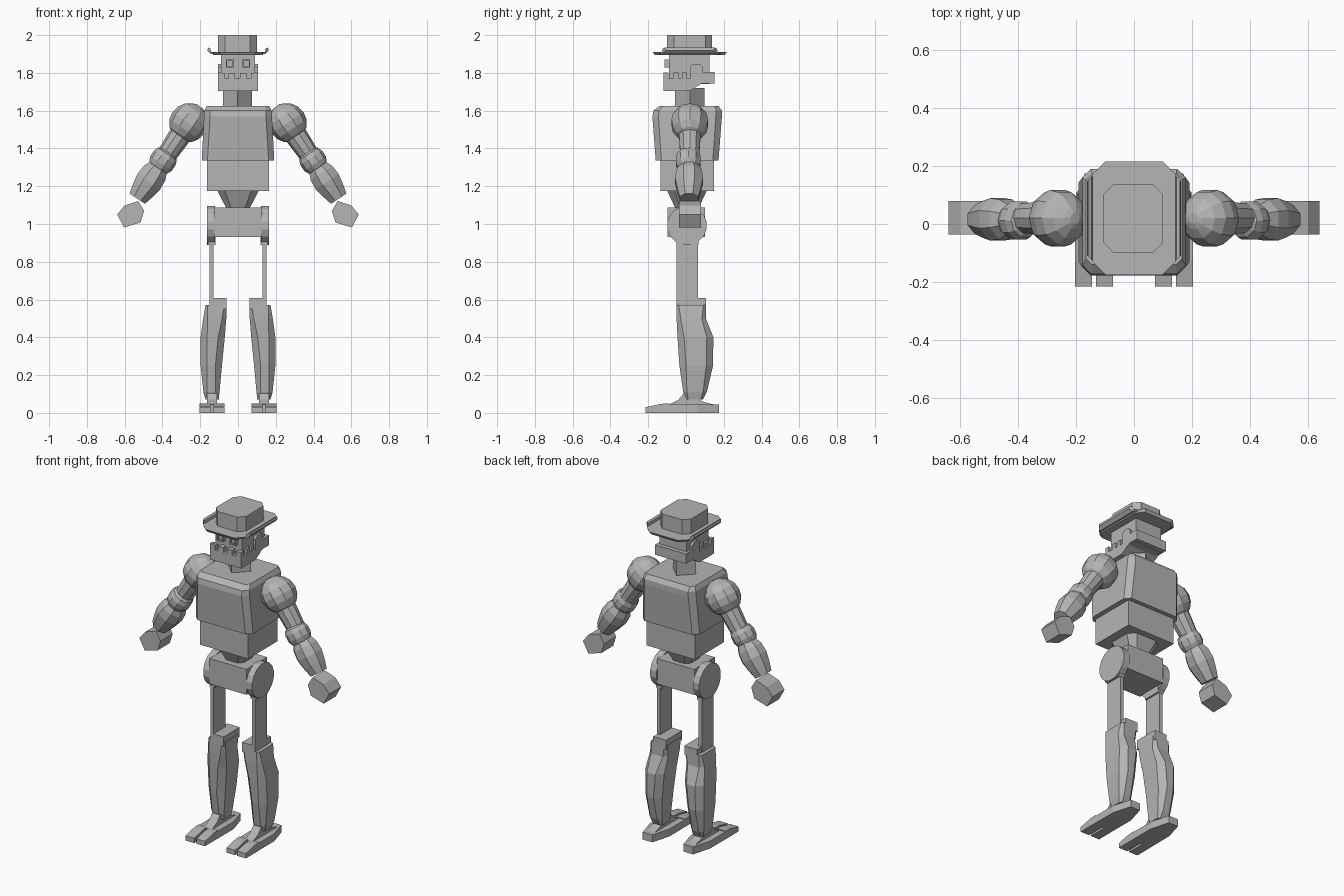
import bpy, bmesh, math
from mathutils import Vector

if "Cube" in bpy.data.objects:
    bpy.data.objects.remove(bpy.data.objects["Cube"])

grey = bpy.data.materials.new("grey")
grey.diffuse_color = (0.46, 0.46, 0.46, 1)
grey.use_nodes = True
grey.node_tree.nodes["Principled BSDF"].inputs["Base Color"].default_value = grey.diffuse_color


def loft(name, rings):
    """Join equal-length point rings into a capped solid."""
    bm = bmesh.new()
    vs = [[bm.verts.new(p) for p in r] for r in rings]
    n = len(vs[0])
    for a, b in zip(vs, vs[1:]):
        for i in range(n):
            bm.faces.new((a[i], a[(i + 1) % n], b[(i + 1) % n], b[i]))
    bm.faces.new(vs[0][::-1])
    bm.faces.new(vs[-1])
    bmesh.ops.recalc_face_normals(bm, faces=bm.faces)
    me = bpy.data.meshes.new(name)
    bm.to_mesh(me)
    bm.free()
    me.materials.append(grey)
    ob = bpy.data.objects.new(name, me)
    bpy.context.collection.objects.link(ob)
    return ob


def prism(name, prof, axis, a, b):
    """Extrude a 2D outline along an axis from a to b."""
    put = {"x": lambda p, t: (t, p[0], p[1]),
           "y": lambda p, t: (p[0], t, p[1]),
           "z": lambda p, t: (p[0], p[1], t)}[axis]
    return loft(name, [[put(p, t) for p in prof] for t in (a, b)])


def box(name, x0, x1, y0, y1, z0, z1):
    return prism(name, [(x0, y0), (x1, y0), (x1, y1), (x0, y1)], "z", z0, z1)


def octagon(x0, x1, y0, y1, c, z):
    """Rectangle with cut corners at height z."""
    return [(x0 + c, y0, z), (x1 - c, y0, z), (x1, y0 + c, z), (x1, y1 - c, z),
            (x1 - c, y1, z), (x0 + c, y1, z), (x0, y1 - c, z), (x0, y0 + c, z)]


def limb(name, start, way, prof, s, sides=10):
    """Faceted turned solid along a direction; prof holds (distance, radius)."""
    d = Vector(way).normalized()
    u = Vector((0, 1, 0))
    v = d.cross(u)
    rings = []
    for t, r in prof:
        ring = []
        for i in range(sides):
            a = math.tau * (i + 0.5) / sides
            p = Vector(start) + d * t + u * (r * math.cos(a)) + v * (r * math.sin(a))
            ring.append((s * p.x, p.y, p.z))
        rings.append(ring)
    return loft(name, rings)


# Hat: crown and brim with upturned sides
loft("hat_crown", [octagon(-.105, .1, -.1, .138, .036, z) for z in (1.905, 2.0)])
loft("hat_brim", [octagon(-.13, .13, -.165, .205, .04, 1.894),
                  octagon(-.143, .143, -.176, .216, .045, 1.911)])
for s in (1, -1):
    curl = [(.125, 1.9), (.145, 1.9), (.162, 1.918), (.158, 1.934), (.146, 1.928), (.143, 1.912)]
    curl = [(s * x, z) for x, z in curl]
    loft("brim_curl", [[(x, y + .02 * (x * s - .14) / .02 * e, z) for x, z in curl]
                       for y, e in ((-.13, 1), (.17, -1))])

# Head, jaw with teeth, eyes and jaw hinges
box("head", -.09, .09, -.09, .125, 1.74, 1.9)
prism("jaw", [(-.12, 1.705), (.02, 1.705), (.085, 1.745), (.15, 1.745), (.15, 1.805),
              (.09, 1.805), (.09, 1.77), (-.12, 1.77)], "x", -.105, .105)
for x in (-.105, -.05, .01, .07):
    box("front_tooth", x, x + .035, -.12, -.092, 1.765, 1.80)
for s in (1, -1):
    a, b = sorted((s * .088, s * .105))
    for y in (-.12, -.065, -.022):
        box("side_tooth", a, b, y, y + .026, 1.765, 1.803)
    prism("jaw_hinge", [(.02, 1.765), (.09, 1.765), (.09, 1.83), (.072, 1.847),
                        (.04, 1.847), (.02, 1.83)], "x", a, b)
    cx = s * .043
    # Square eye frame made of four bars around a recessed eye
    for name, x0, x1, z0, z1 in (("eye_side", -.021, -.014, .829, .87), ("eye_side", .014, .021, .829, .87),
                                 ("eye_bar", -.014, .014, .829, .836), ("eye_bar", -.014, .014, .863, .87)):
        box(name, cx + x0, cx + x1, -.114, -.088, 1 + z0, 1 + z1)
    box("eye", cx - .015, cx + .015, -.104, -.088, 1.835, 1.865)

# Neck: square post turned on its corner
prism("neck", [(-.08, .02), (-.003, -.057), (.074, .02), (-.003, .097)], "z", 1.6, 1.72)

# Torso
loft("chest", [octagon(-.192, .192, -.16, .172, .03, 1.335),
               octagon(-.18, .18, -.178, .19, .032, 1.568),
               octagon(-.178, .178, -.172, .19, .03, 1.6),
               octagon(-.165, .165, -.14, .172, .02, 1.626)])
box("belly", -.163, .163, -.135, .147, 1.175, 1.336)
loft("waist", [octagon(-.06, .06, -.055, .065, .025, 1.08),
               octagon(-.11, .11, -.1, .11, .04, 1.177)])
box("pelvis", -.126, .126, -.098, .1, .932, 1.087)

WAY = (.56, 0, -.83)
for s in (1, -1):
    # Hip disc and thigh plate
    prism("hip_disc", [(.005 + .106 * math.cos(math.tau * (i + .5) / 16),
                        .992 + .104 * math.sin(math.tau * (i + .5) / 16)) for i in range(16)],
          "x", s * .122, s * .165)
    a, b = sorted((s * .12, s * .158))
    box("thigh_socket", a, b, -.05, .065, .89, .95)
    a, b = sorted((s * .13, s * .151))
    box("thigh", a, b, -.05, .063, .55, .91)

    # Shin: tapered shell with a raised inner knee plate
    rings = []
    for z, x0, x1, y0, y1, c in ((.07, .102, .172, .0, .09, .012), (.11, .098, .183, -.015, .11, .02),
                                 (.25, .085, .198, -.035, .143, .035), (.4, .07, .198, -.045, .145, .035),
                                 (.5, .062, .184, -.05, .105, .022), (.572, .06, .172, -.05, .105, .012)):
        rings.append([(s * p[0], p[1], z) for p in octagon(x0, x1, y0, y1, c, z)])
    loft("shin", rings)
    a, b = sorted((s * .062, s * .13))
    box("knee_plate", a, b, -.05, .105, .55, .607)
    a, b = sorted((s * .13, s * .148))
    box("knee_plate_outer", a, b, -.05, .105, .55, .607)

    # Foot: sole, two toes, ankle wedge and pins
    prism("sole", [(s * x, y) for x, y in ((.072, -.1), (.203, -.1), (.203, .06), (.17, .175),
                                           (.105, .175), (.072, .06))], "z", 0, .045)
    for x0, x1 in ((.072, .131), (.145, .204)):
        a, b = sorted((s * x0, s * x1))
        prism("toe", [(-.215, 0), (-.09, 0), (-.09, .05), (-.13, .048), (-.215, .03)], "x", a, b)
    prism("ankle", [(-.1, .04), (.165, .04), (.1, .056), (.07, .07), (.05, .105), (-.01, .105),
                    (-.04, .07)], "x", s * .112, s * .165)

    # Shoulder ball
    ball = [(-.1 * math.cos(math.pi * k / 8), max(.105 * math.sin(math.pi * k / 8), .02))
            for k in range(9)]
    limb("shoulder", (.262, .02, 1.536), WAY, [(t * 1.05, r * .97) for t, r in ball], s)
    # Arm pieces along one slanted axis
    limb("upper_arm", (.262, .02, 1.536), WAY, [(.06, .06), (.12, .058), (.215, .052)], s)
    limb("elbow", (.262, .012, 1.536), WAY,
         [(.19, .045), (.2, .06), (.225, .069), (.26, .069), (.285, .058), (.3, .045)], s)
    limb("forearm", (.262, .016, 1.536), WAY,
         [(.28, .055), (.32, .074), (.375, .079), (.43, .068), (.485, .053)], s, 8)
    # Blocky fist
    prism("hand", [(s * x, z) for x, z in ((.528, 1.122), (.6, 1.098), (.64, 1.05), (.603, .982),
                                           (.516, 1.008), (.497, 1.07))], "y", -.036, .08)
